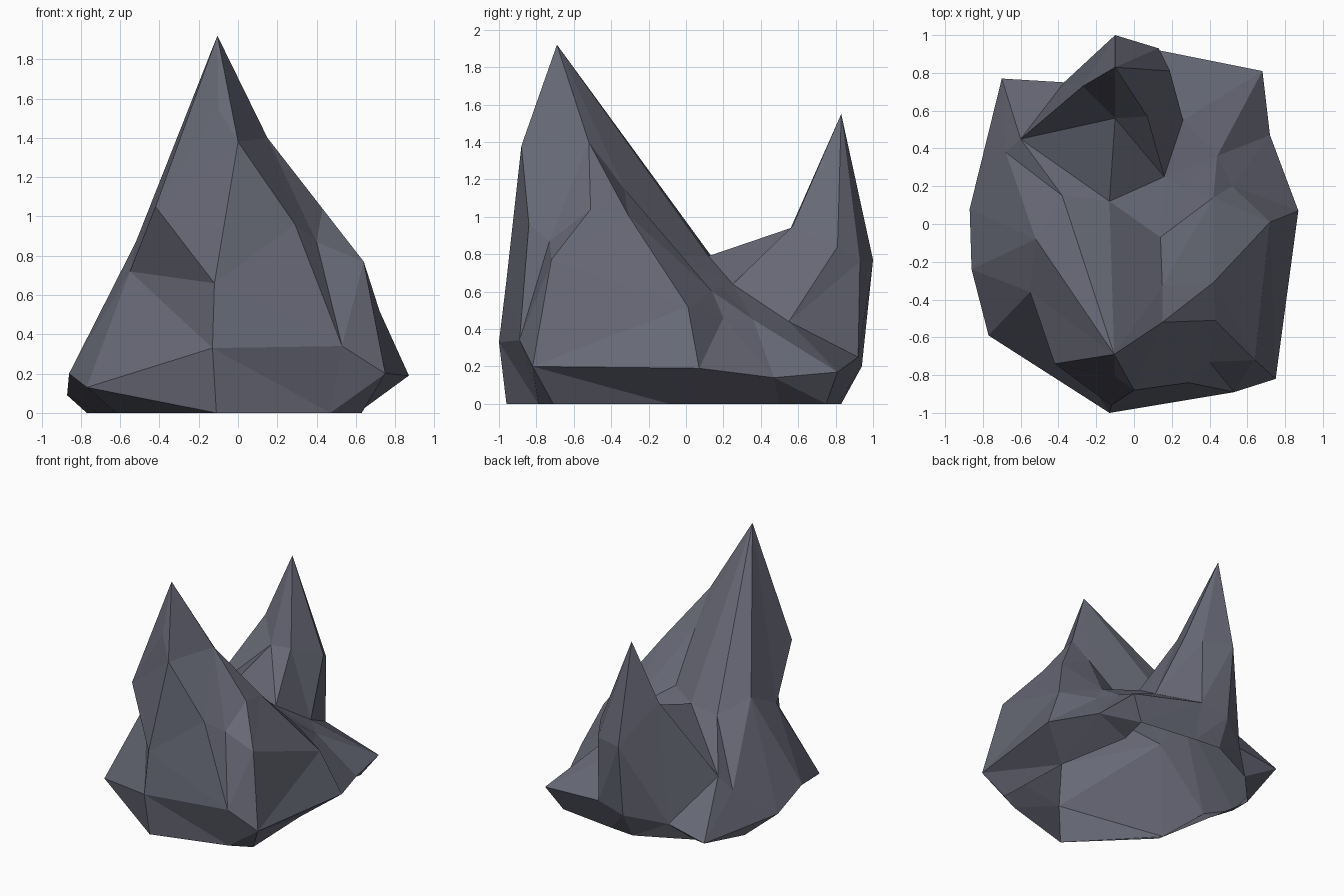
import bpy, bmesh
from mathutils import Vector

if "Cube" in bpy.data.objects:
    bpy.data.objects.remove(bpy.data.objects["Cube"])

slate = bpy.data.materials.new("slate_grey")
slate.diffuse_color = (0.135, 0.14, 0.18, 1)
slate.use_nodes = True
slate.node_tree.nodes["Principled BSDF"].inputs["Base Color"].default_value = slate.diffuse_color


def loft(name, rings, tip, opening=()):
    """Skin matching rings (repeated points collapse to triangles) up to a tip.
    Faces lying wholly on the opening points are left out."""
    bm = bmesh.new()
    cache = {}

    def vert(p):
        if p not in cache:
            cache[p] = bm.verts.new(p)
        return cache[p]

    def face(*pts):
        pts = list(dict.fromkeys(pts))
        if len(pts) > 2 and not set(pts) <= set(opening):
            vs = [vert(p) for p in pts]
            if not bm.faces.get(vs):
                bm.faces.new(vs)

    n = len(rings[0])
    for low, high in zip(rings, rings[1:]):
        for i in range(n):
            j = (i + 1) % n
            a, b, c, d = low[i], low[j], high[j], high[i]
            if len({a, b, c, d}) < 4:
                face(a, b, c, d)
            elif (Vector(a) - Vector(c)).length < (Vector(b) - Vector(d)).length:
                face(a, b, c)
                face(a, c, d)
            else:
                face(a, b, d)
                face(b, c, d)
    for i in range(n):
        face(rings[-1][i], rings[-1][(i + 1) % n], tip)
    me = bpy.data.meshes.new(name)
    bm.to_mesh(me)
    bm.free()
    me.materials.append(slate)
    ob = bpy.data.objects.new(name, me)
    bpy.context.collection.objects.link(ob)
    return ob


# Named ridge points shared between rings (front, right, saddle, left)
brow, nose = (0, -.88, 1.38), (-.1, -.81, 1.55)
shoulder, ledge, ledge_in = (.15, -.52, 1.4), (.43, -.51, 1.04), (.42, -.31, 1.01)
ridge, slope, step = (.15, -.33, 1.15), (.14, -.07, .79), (.42, .14, .6)
saddle, dip, foot = (-.13, .12, .79), (.28, .18, .63), (.16, .25, .64)
left_a, left_b = (-.38, .15, .77), (-.52, -.08, .87)
hollow, left_d = (-.55, -.36, .72), (-.42, -.74, 1.05)
chin, corner = (.53, -.89, .34), (.75, -.82, .2)
side_low, side_mid, side_base = (.87, .07, .19), (.72, .01, .52), (.61, -.09, 0)
back_r, back_m, back_l = (.13, .92, .25), (-.1, .94, .2), (-.37, .75, .13)
side_r, side_l = (.26, .55, .44), (-.6, .45, .46)

# Outline where the back peak grows out of the body
spire_low = [saddle, foot, side_r, back_r, back_m, back_l, side_l, side_l]

# Main rock with the tall front peak, open underneath;
# rings run from front centre to the right
base = [(-.11, -.96, 0), (.47, -.79, 0), (.47, -.79, 0), (.63, -.71, 0),
        side_base, side_base] + [(x, y, 0) for x, y in (
            (.5, .5), (.56, .75), (.1, .81), (-.11, .83), (-.4, .69),
            (-.52, .63), (-.77, .36), (-.71, .02), (-.62, -.46))]
skirt = [(-.13, -1, .33), chin, chin, corner, side_low, side_low,
         (.72, .47, .14), (.68, .81, .17), back_r, back_m, back_l,
         (-.7, .77, .07), (-.87, .08, .09), (-.86, -.24, .2), (-.77, -.59, .13)]
waist = [(-.12, -.96, .66), (.29, -.84, .96), (.4, -.73, .87), (.64, -.72, .77),
         side_mid, side_mid, (.52, .2, .46), (.44, .36, .45), side_r, saddle,
         side_l, (-.68, .38, .34), left_b, hollow, hollow]
upper = [brow, brow, shoulder, ledge, ledge_in, ledge_in, step, dip, foot, saddle,
         saddle, left_a, left_b, hollow, left_d]
crest = [nose, brow, shoulder, shoulder, shoulder, ridge, ridge, slope, slope, saddle,
         saddle, left_a, left_b, hollow, left_d]
loft("rock_body", [base, skirt, waist, upper, crest], (-.105, -.69, 1.92), spire_low)

# Smaller back peak, seated on the body along shared edges
spire_front, spire_left = (-.1, .56, .94), (-.27, .73, 1.07)
spire_mid = [spire_front, (.07, .57, .95), (.19, .81, .84), (.13, .93, .76),
             (-.1, 1, .77), spire_left, spire_left, spire_front]
loft("back_peak", [spire_low, spire_mid], (-.1, .83, 1.55))
